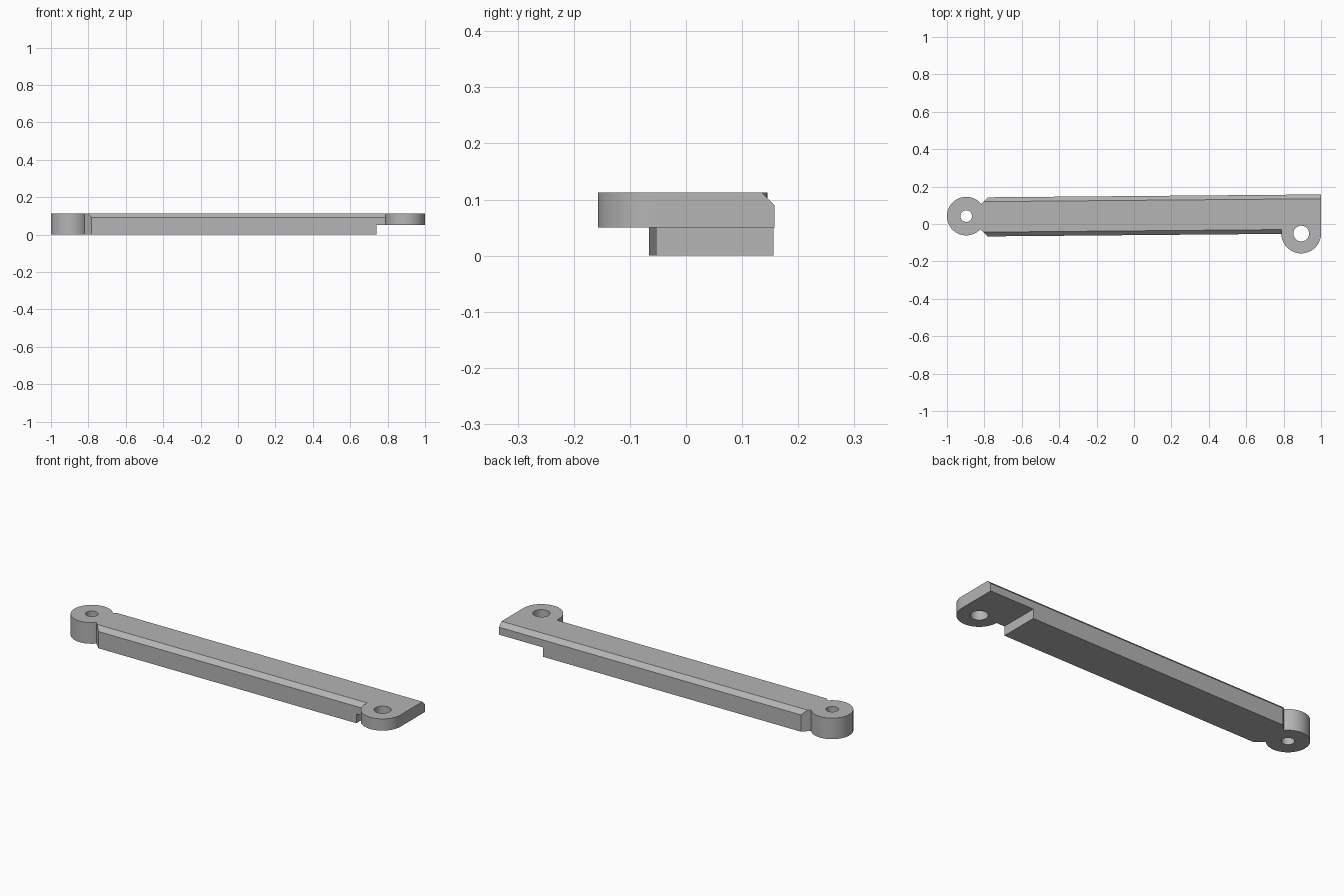
import bpy, bmesh
from math import cos, sin, pi, radians

cube = bpy.data.objects.get("Cube")
if cube:
    bpy.data.objects.remove(cube)

HEIGHT, STEP, BEVEL = 0.113, 0.05, 0.023
LEFT_EYE, LEFT_R, LEFT_HOLE = (-0.897, 0.042), 0.103, 0.031
RIGHT_EYE, RIGHT_R, RIGHT_HOLE = (0.894, -0.051), 0.106, 0.042

grey = bpy.data.materials.new("plain grey")
grey.use_nodes = True
grey.diffuse_color = (0.46, 0.46, 0.46, 1)
grey.node_tree.nodes["Principled BSDF"].inputs["Base Color"].default_value = grey.diffuse_color


def loft(name, rings):
    """Solid through stacked (outline, z) rings with equal point counts."""
    bm = bmesh.new()
    loops = [[bm.verts.new((x, y, z)) for x, y in pts] for pts, z in rings]
    n = len(loops[0])
    for low, high in zip(loops, loops[1:]):
        for i in range(n):
            j = (i + 1) % n
            bm.faces.new((low[i], low[j], high[j], high[i]))
    bm.faces.new(loops[0][::-1])
    bm.faces.new(loops[-1])
    bmesh.ops.recalc_face_normals(bm, faces=bm.faces)
    mesh = bpy.data.meshes.new(name)
    bm.to_mesh(mesh)
    bm.free()
    mesh.materials.append(grey)
    obj = bpy.data.objects.new(name, mesh)
    bpy.context.collection.objects.link(obj)
    return obj


def prism(name, pts, z0, z1):
    return loft(name, [(pts, z0), (pts, z1)])


def arc(centre, r, start, end, n):
    steps = [start + (end - start) * i / n for i in range(n + 1)]
    return [(centre[0] + r * cos(a), centre[1] + r * sin(a)) for a in steps]


def circle(centre, r, n=64):
    return arc(centre, r, 0, 2 * pi, n)[:-1]


def combine(target, other, operation):
    mod = target.modifiers.new(operation.title(), "BOOLEAN")
    mod.operation, mod.solver, mod.object = operation, "EXACT", other
    bpy.context.view_layer.objects.active = target
    bpy.ops.object.modifier_apply(modifier=mod.name)
    bpy.data.objects.remove(other)


def back(x, inset=0):
    return 0.158 - 0.0086 * (1 - x) - inset


def front(x, inset=0):
    return back(x) - 0.209 + inset


# Tapering bar: clipped corners at the left end, bevelled long top edges
def bar_outline(x, inset):
    neck, c = -0.825, 0.043
    return [(x, front(x, inset)), (1, front(1, inset)), (1, back(1, inset)),
            (x, back(x, inset)), (neck, back(neck, c)), (neck, front(neck, c))]


arm = loft("link_arm", [(bar_outline(-0.782, 0), 0),
                        (bar_outline(-0.782, 0), HEIGHT - BEVEL),
                        (bar_outline(-0.805, BEVEL), HEIGHT)])

# Step under the right end
combine(arm, prism("step_cutter", [(0.74, -0.3), (1.1, -0.3), (1.1, 0.3), (0.74, 0.3)],
                   -0.1, STEP), "DIFFERENCE")

# Round eye at the left, rounded tab at the right
combine(arm, prism("left_eye", circle(LEFT_EYE, LEFT_R), 0, HEIGHT), "UNION")
tab = arc(RIGHT_EYE, RIGHT_R, pi, 2 * pi, 32) + [(1, 0.1), (RIGHT_EYE[0] - RIGHT_R, 0.1)]
combine(arm, prism("right_tab", tab, STEP, HEIGHT), "UNION")

# Pivot holes
for eye, r in ((LEFT_EYE, LEFT_HOLE), (RIGHT_EYE, RIGHT_HOLE)):
    combine(arm, prism("hole_cutter", circle(eye, r, 48), -0.1, 0.3), "DIFFERENCE")

bpy.ops.object.select_all(action="DESELECT")
arm.select_set(True)
bpy.context.view_layer.objects.active = arm
bpy.ops.object.shade_smooth_by_angle(angle=radians(25))
